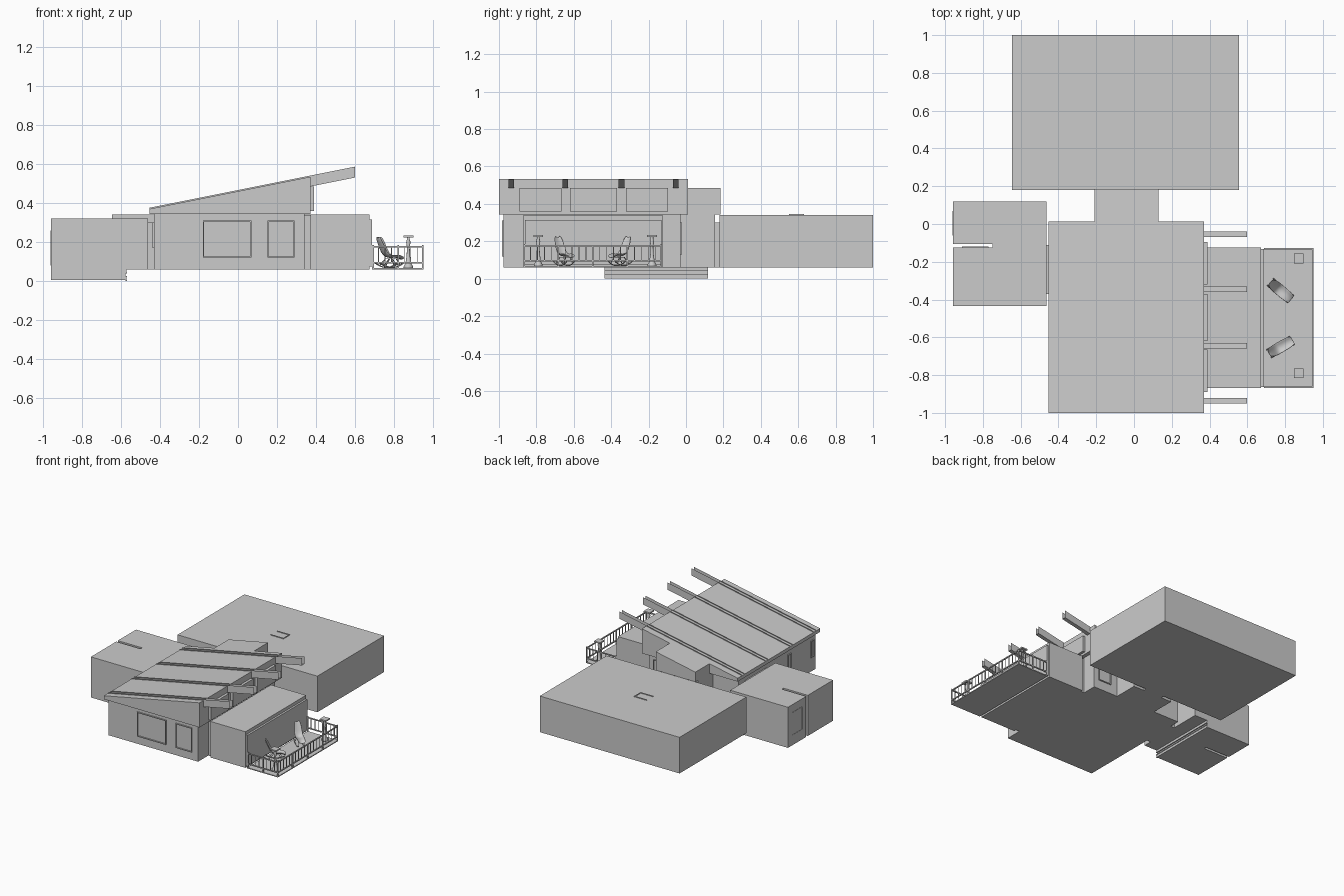
import bpy, bmesh, math
from mathutils import Vector, Matrix

if "Cube" in bpy.data.objects:
    bpy.data.objects.remove(bpy.data.objects["Cube"])


def make(name, verts, faces):
    me = bpy.data.meshes.new(name)
    me.from_pydata(verts, [], faces)
    ob = bpy.data.objects.new(name, me)
    bpy.context.collection.objects.link(ob)
    return ob


def fix(ob):
    bm = bmesh.new()
    bm.from_mesh(ob.data)
    bmesh.ops.recalc_face_normals(bm, faces=bm.faces)
    bm.to_mesh(ob.data)
    bm.free()
    return ob


def boxes(name, items):
    """One object from boxes given as (x0, x1, y0, y1, z0, z1)."""
    v, f = [], []
    for x0, x1, y0, y1, z0, z1 in items:
        b = len(v)
        v += [(x, y, z) for x in (x0, x1) for y in (y0, y1) for z in (z0, z1)]
        f += [[b + i for i in q] for q in ((0, 1, 3, 2), (4, 6, 7, 5), (0, 4, 5, 1),
                                           (2, 3, 7, 6), (0, 2, 6, 4), (1, 5, 7, 3))]
    return fix(make(name, v, f))


def prism(name, prof, y0, y1):
    """Extrude an x-z profile along y."""
    n = len(prof)
    v = [(x, y, z) for y in (y0, y1) for x, z in prof]
    f = [list(range(n)), list(range(n, 2 * n))]
    f += [[i, (i + 1) % n, n + (i + 1) % n, n + i] for i in range(n)]
    return fix(make(name, v, f))


def frame(name, axis, at, a0, a1, z0, z1, t=0.006, d=0.008):
    """Thin picture-style window frame on a wall; axis is the wall normal."""
    s = [(a0, a0 + t, z0, z1), (a1 - t, a1, z0, z1), (a0, a1, z0, z0 + t), (a0, a1, z1 - t, z1)]
    if axis == 'x':
        return boxes(name, [(at - d, at + d, p, q, r, w) for p, q, r, w in s])
    return boxes(name, [(p, q, at - d, at + d, r, w) for p, q, r, w in s])


def tube(name, pts, r, mat=None):
    cu = bpy.data.curves.new(name, 'CURVE')
    cu.dimensions = '3D'
    cu.bevel_depth = r
    cu.bevel_resolution = 1
    cu.use_fill_caps = True
    sp = cu.splines.new('POLY')
    sp.points.add(len(pts) - 1)
    for p, c in zip(sp.points, pts):
        p.co = (*c, 1)
    ob = bpy.data.objects.new(name, cu)
    bpy.context.collection.objects.link(ob)
    if mat:
        ob.matrix_world = mat
    return ob


def roof_z(x):
    return 0.37 + 0.2 * (x + 0.45)


# Main rooms and the passages joining them
F, C = 0.06, 0.343
boxes("main_room", [(-0.43, 0.34, -0.975, -0.03, F, C)])
boxes("bedroom", [(-0.645, 0.555, 0.18, 1.0, F, 0.34)])
boxes("sunroom", [(0.37, 0.672, -0.868, -0.125, F, 0.34)])
boxes("sunroom_opening", [(0.34, 0.37, -0.85, -0.14, F, 0.335)])
boxes("hall", [(-0.21, 0.13, -0.03, 0.155, F, C)])
boxes("bedroom_doorway", [(-0.12, 0.04, 0.155, 0.18, F, 0.3)])
boxes("entry_opening", [(-0.465, -0.43, -0.37, -0.11, F, 0.3)])
boxes("sunroom_window", [(0.672, 0.687, -0.862, -0.132, 0.075, 0.315)])

# Sloped roof volumes
for nm, x0, x1, y0, y1 in (("main_roof", -0.452, 0.37, -1.0, 0.012),
                           ("hall_roof", -0.21, 0.13, 0.012, 0.185)):
    prism(nm, [(x0, C), (x1, C), (x1, roof_z(x1)), (x0, roof_z(x0))], y0, y1)

# Roof beams: open-topped channels whose sides break through the roof
side = [(-0.452, 0.376), (-0.452, 0.35), (-0.3, 0.35), (0.598, 0.53), (0.598, 0.586)]
for i, y in enumerate((-0.935, -0.645, -0.345, -0.055)):
    v = [(x, yy, z) for yy in (y - 0.015, y + 0.015) for x, z in side]
    make(f"roof_beam_{i}", v, [(0, 1, 2, 3, 4), (9, 8, 7, 6, 5), (1, 6, 7, 2), (2, 7, 8, 3)])

# Clerestory window bays between the beams
for i, (a, b) in enumerate(((-0.89, -0.665), (-0.62, -0.37), (-0.32, -0.095))):
    boxes(f"clerestory_window_{i}", [(0.36, 0.39, a, b, 0.36, 0.485)])

# Split-level entry block with step nosings and a partition slot
entry = prism("entry_block", [(-0.958, 0.005), (-0.57, 0.005), (-0.57, 0.022), (-0.576, 0.022),
                              (-0.576, 0.04), (-0.57, 0.04), (-0.57, F), (-0.462, F),
                              (-0.462, 0.32), (-0.958, 0.32)], -0.435, 0.118)
slot = boxes("partition_cutter", [(-1.1, -0.75, -0.125, -0.105, -0.1, 0.5)])
slot.hide_render = True
slot.hide_viewport = True
m = entry.modifiers.new("slot", 'BOOLEAN')
m.operation, m.object, m.solver = 'DIFFERENCE', slot, 'EXACT'
boxes("entry_step_edges", [(-0.576, -0.567, -0.435, 0.118, z, z + 0.006) for z in (0.0, 0.02, 0.04)])
boxes("entry_door", [(-0.91, -0.77, -0.126, -0.12, 0.02, 0.25)])

# Window frames
frame("front_window_large", 'y', -0.975, -0.18, 0.068, 0.12, 0.31)
frame("front_window_small", 'y', -0.975, 0.15, 0.29, 0.12, 0.31)
frame("rear_window", 'y', -0.03, 0.19, 0.3, 0.13, 0.3)
frame("entry_window", 'x', -0.955, -0.06, 0.07, 0.08, 0.26, d=0.005)
frame("side_window_a", 'x', -0.43, -0.67, -0.63, 0.17, 0.3)
frame("side_window_b", 'x', -0.43, -0.95, -0.91, 0.17, 0.3)

# Ceiling fixtures
t = 0.005
boxes("bedroom_skylight", [(-0.105, 0.005, 0.55, 0.55 + t, 0.338, 0.345),
                           (-0.105, 0.005, 0.63 - t, 0.63, 0.338, 0.345),
                           (0.0, 0.005, 0.55, 0.63, 0.338, 0.345)])

# Porch deck and railing
X0, X1, Y0, Y1 = 0.687, 0.95, -0.868, -0.128
boxes("porch_floor", [(X0, X1, Y0, Y1, F, 0.067)])
r, rail = 0.004, []
for z in (0.095, 0.175):
    rail += [(X0, X1, y - r, y + r, z - r, z + r) for y in (Y0 + r, Y1 - r)]
    rail.append((X1 - 2 * r, X1, Y0, Y1, z - r, z + r))
for y in (Y0 + r, Y1 - r):
    rail += [(x - r, x + r, y - r, y + r, F, 0.185) for x in (X0 + r, 0.82, X1 - r)]
    rail += [(x - .002, x + .002, y - .002, y + .002, 0.095, 0.175)
             for x in [X0 + 0.263 * k / 8 for k in range(1, 8)]]
for k in range(1, 20):
    y = Y0 + (Y1 - Y0) * k / 20
    w = r if k % 5 == 0 else 0.002
    rail.append((X1 - r - w, X1 - r + w, y - w, y + w, F if k % 5 == 0 else 0.095, 0.178))
boxes("porch_railing", rail)

# Pedestal tables: turned column with a square top
prof = [(0.0, 0.067), (0.024, 0.067), (0.024, 0.075), (0.015, 0.09), (0.009, 0.13),
        (0.007, 0.17), (0.011, 0.2), (0.007, 0.215), (0.007, 0.226), (0.0, 0.226)]
N = 16
for i, y in enumerate((-0.79, -0.182)):
    v = [(0.872 + R * math.cos(2 * math.pi * k / N), y + R * math.sin(2 * math.pi * k / N), z)
         for R, z in prof[1:-1] for k in range(N)]
    n = len(prof) - 2
    f = [[j * N + k, j * N + (k + 1) % N, (j + 1) * N + (k + 1) % N, (j + 1) * N + k]
         for j in range(n - 1) for k in range(N)]
    f += [list(range(N)), list(range((n - 1) * N, n * N))]
    ob = fix(make(f"table_column_{i}", v, f))
    ob.data.shade_smooth()
    boxes(f"table_top_{i}", [(0.846, 0.898, y - 0.026, y + 0.026, 0.224, 0.234)])

# Rocking chairs: curved shell, bent rockers and struts
shell = [(-0.072, 0.218, 0.014), (-0.066, 0.205, 0.024), (-0.052, 0.175, 0.029), (-0.036, 0.14, 0.031),
         (-0.015, 0.118, 0.032), (0.015, 0.117, 0.032), (0.045, 0.121, 0.031), (0.075, 0.107, 0.027)]
for i, (x, y, ang) in enumerate(((0.775, -0.352, -40), (0.775, -0.652, 30))):
    M = Matrix.Translation((x, y, 0)) @ Matrix.Rotation(math.radians(ang), 4, 'Z')
    v = [(a, w * s, z + 0.012 * s * s) for a, z, w in shell for s in (-1, -0.6, 0, 0.6, 1)]
    f = [[j * 5 + k, j * 5 + k + 1, j * 5 + k + 6, j * 5 + k + 5]
         for j in range(len(shell) - 1) for k in range(4)]
    ob = make(f"chair_shell_{i}", v, f)
    ob.matrix_world = M
    ob.data.shade_smooth()
    so = ob.modifiers.new("thickness", 'SOLIDIFY')
    so.thickness = 0.007
    sb = ob.modifiers.new("round", 'SUBSURF')
    sb.levels = sb.render_levels = 2
    for s in (-1, 1):
        tube(f"chair_rocker_{i}_{s}", [(a / 100, s * 0.024, 0.07 + 0.022 * (a / 7) ** 2)
                                       for a in range(-7, 8)], 0.003, M)
        tube(f"chair_strut_{i}_{s}", [(-0.045, s * 0.024, 0.079), (-0.012, s * 0.018, 0.115),
                                      (0.03, s * 0.018, 0.115), (0.05, s * 0.024, 0.081)], 0.0025, M)
